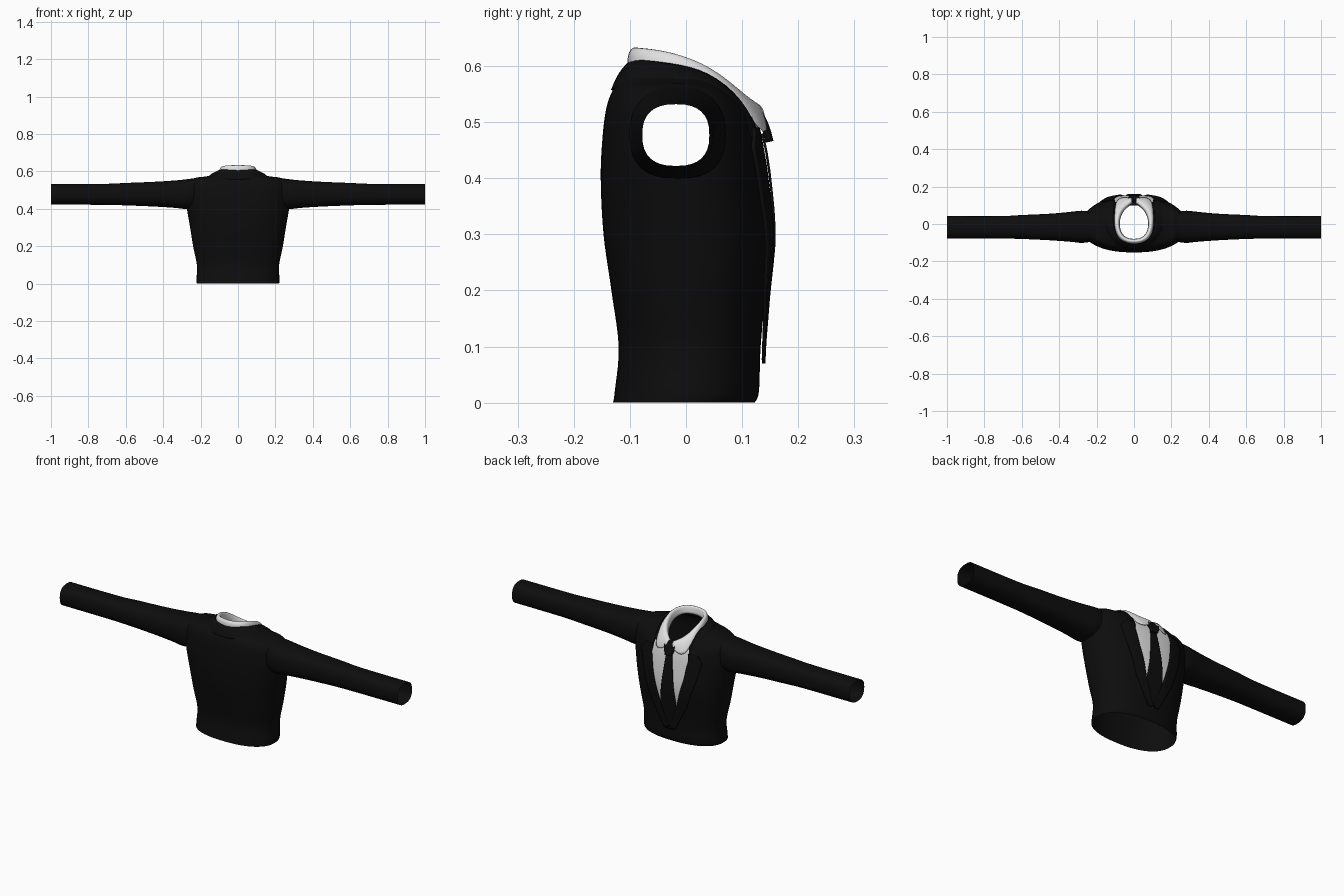
import bpy, bmesh, math
from mathutils import Vector
from mathutils.bvhtree import BVHTree

if "Cube" in bpy.data.objects:
    bpy.data.objects.remove(bpy.data.objects["Cube"])


def material(name, value):
    m = bpy.data.materials.new(name)
    m.use_nodes = True
    m.diffuse_color = (value, value, value, 1)
    m.node_tree.nodes["Principled BSDF"].inputs["Base Color"].default_value = (value, value, value, 1)
    return m


BLACK = material("black cloth", 0.004)
WHITE = material("white cotton", 0.75)


def spline(rows, steps):
    """Smoothly resample a table of rows (Catmull-Rom)."""
    pts = [Vector(r) for r in rows]
    out = []
    for i in range(len(pts) - 1):
        a, b, c, d = pts[max(i - 1, 0)], pts[i], pts[i + 1], pts[min(i + 2, len(pts) - 1)]
        for k in range(steps):
            t = k / steps
            out.append(0.5 * (2 * b + (c - a) * t + (2 * a - 5 * b + 4 * c - d) * t * t
                              + (3 * b - a - 3 * c + d) * t ** 3))
    return out + [pts[-1]]


def grid_mesh(rows, closed=False):
    bm = bmesh.new()
    vs = [[bm.verts.new(p) for p in row] for row in rows]
    n = len(vs[0])
    for a, b in zip(vs, vs[1:]):
        for j in range(n if closed else n - 1):
            k = (j + 1) % n
            bm.faces.new((a[j], a[k], b[k], b[j]))
    bmesh.ops.recalc_face_normals(bm, faces=bm.faces)
    return bm


def finish(name, bm, mat, mirror=False, subsurf=0, thick=0):
    me = bpy.data.meshes.new(name)
    bm.to_mesh(me)
    bm.free()
    me.materials.append(mat)
    ob = bpy.data.objects.new(name, me)
    bpy.context.collection.objects.link(ob)
    for p in me.polygons:
        p.use_smooth = True
    if mirror:
        mod = ob.modifiers.new("mirror", 'MIRROR')
        mod.use_clip = True
    if subsurf:
        mod = ob.modifiers.new("smooth", 'SUBSURF')
        mod.levels = mod.render_levels = subsurf
    if thick:
        mod = ob.modifiers.new("thickness", 'SOLIDIFY')
        mod.thickness = thick
        mod.offset = 0
    return ob


def power(v, p):
    return math.copysign(abs(v) ** (2 / p), v)


def angles(n):
    return [2 * math.pi * i / n for i in range(n)]


# Torso: half width, back y, front y, then side, back and front heights
TORSO = [
    (.220, -.130, .122, 0, 0, 0),
    (.222, -.127, .130, .02, .02, .02),
    (.220, -.120, .133, .10, .10, .10),
    (.240, -.133, .142, .20, .20, .20),
    (.256, -.147, .151, .30, .30, .30),
    (.273, -.152, .143, .40, .40, .40),
    (.280, -.149, .134, .47, .47, .46),
    (.272, -.143, .126, .53, .52, .49),
    (.235, -.133, .118, .563, .552, .508),
    (.165, -.118, .110, .574, .575, .52),
    (.095, -.103, .100, .594, .60, .53),
]


def torso_ring(r):
    hx, yb, yf, zs, zb, zf = r
    ring = []
    for a in angles(80):
        c, s = math.cos(a), math.sin(a)
        z = zs * c * c + (zf if s > 0 else zb) * s * s
        ring.append((hx * power(c, 2.35), (yb + yf) / 2 + (yf - yb) / 2 * power(s, 2.35), z))
    return ring


bm = grid_mesh([torso_ring(r) for r in spline(TORSO, 5)], closed=True)
surface = BVHTree.FromBMesh(bm)


def in_armhole(f):
    c = f.calc_center_median()
    return abs(c.x) > .15 and ((c.y + .018) / .073) ** 2 + ((c.z - .478) / .07) ** 2 < 1


bmesh.ops.delete(bm, geom=[f for f in bm.faces if in_armhole(f)], context='FACES')
finish("jacket_body", bm, BLACK)

# Sleeves: x, centre y, half depth, centre z, half height
SLEEVE = [
    (.23, -.015, .080, .484, .080),
    (.28, -.015, .086, .478, .079),
    (.34, -.015, .080, .478, .073),
    (.45, -.016, .071, .478, .066),
    (.60, -.016, .064, .478, .060),
    (.72, -.018, .060, .477, .056),
    (1.0, -.018, .060, .477, .055),
]
for side, sx in (("left", 1), ("right", -1)):
    rings = [[(sx * x, y + ry * power(math.cos(a), 2.5), z + rz * power(math.sin(a), 2.5))
              for a in angles(32)] for x, y, ry, z, rz in spline(SLEEVE, 4)]
    finish(side + "_sleeve", grid_mesh(rings, closed=True), BLACK)


# Plates that follow the chest: rows of height, inner x, outer x
def chest(x, z):
    hit = surface.ray_cast(Vector((x, 1, z)), Vector((0, -1, 0)))[0]
    return hit.y if hit and hit.y > .03 else .1


def chest_plate(name, rows, offset, mat, thick=0):
    pts = []
    for (z0, a0, b0), (z1, a1, b1) in zip(rows, rows[1:]):
        for k in range(9):
            t = k / 8
            if k == 0 and pts:
                continue
            z, a, b = z0 + (z1 - z0) * t, a0 + (a1 - a0) * t, b0 + (b1 - b0) * t
            xs = [a + (b - a) * j / 8 for j in range(9)]
            pts.append([(x, chest(x, z) + offset, z) for x in xs])
    finish(name, grid_mesh(pts), mat, mirror=True, thick=thick)


chest_plate("shirt_front", [(.51, 0, .10), (.44, 0, .112), (.21, 0, .055), (.07, 0, .005)], .003, WHITE)
chest_plate("tie_blade", [(.48, 0, .016), (.21, 0, .046), (.08, 0, .012)], .007, BLACK, .004)
chest_plate("tie_knot", [(.525, 0, .030), (.505, 0, .031), (.465, 0, .017)], .016, BLACK, .014)
chest_plate("lapels", [(.49, .103, .150), (.455, .108, .178), (.36, .091, .155),
                       (.21, .050, .105), (.07, .001, .03)], .007, BLACK, .006)


# Collars: half loops from back centre to front, lofted between edges
def collar(name, loops, mat, thick):
    finish(name, grid_mesh(loops), mat, mirror=True, subsurf=2, thick=thick)


def puffed(top, bottom, lift):
    mid = [tuple((a + b) / 2 + d for a, b, d in zip(p, q, (p[0] * lift, p[1] * lift, lift * .08)))
           for p, q in zip(top, bottom)]
    return [top, mid, bottom]


shirt_top = [(0, -.090, .639), (.06, -.078, .638), (.086, -.02, .631), (.080, .04, .602),
             (.055, .085, .572), (.010, .115, .540)]
shirt_low = [(0, -.110, .600), (.078, -.090, .600), (.103, -.03, .594), (.108, .06, .575),
             (.092, .148, .465), (.018, .140, .500)]
band_low = [(x * .94, y * .94, z - .045) for x, y, z in shirt_top]
collar("shirt_collar", [band_low] + puffed(shirt_top, shirt_low, .09), WHITE, .003)

jacket_top = [(0, -.102, .610), (.08, -.087, .610), (.108, -.03, .604), (.114, .04, .590),
              (.108, .10, .540), (.104, .128, .480)]
jacket_low = [(0, -.136, .556), (.10, -.122, .558), (.155, -.04, .578), (.165, .04, .562),
              (.162, .096, .515), (.160, .118, .462)]
collar("jacket_collar", puffed(jacket_top, jacket_low, .05), BLACK, .005)
